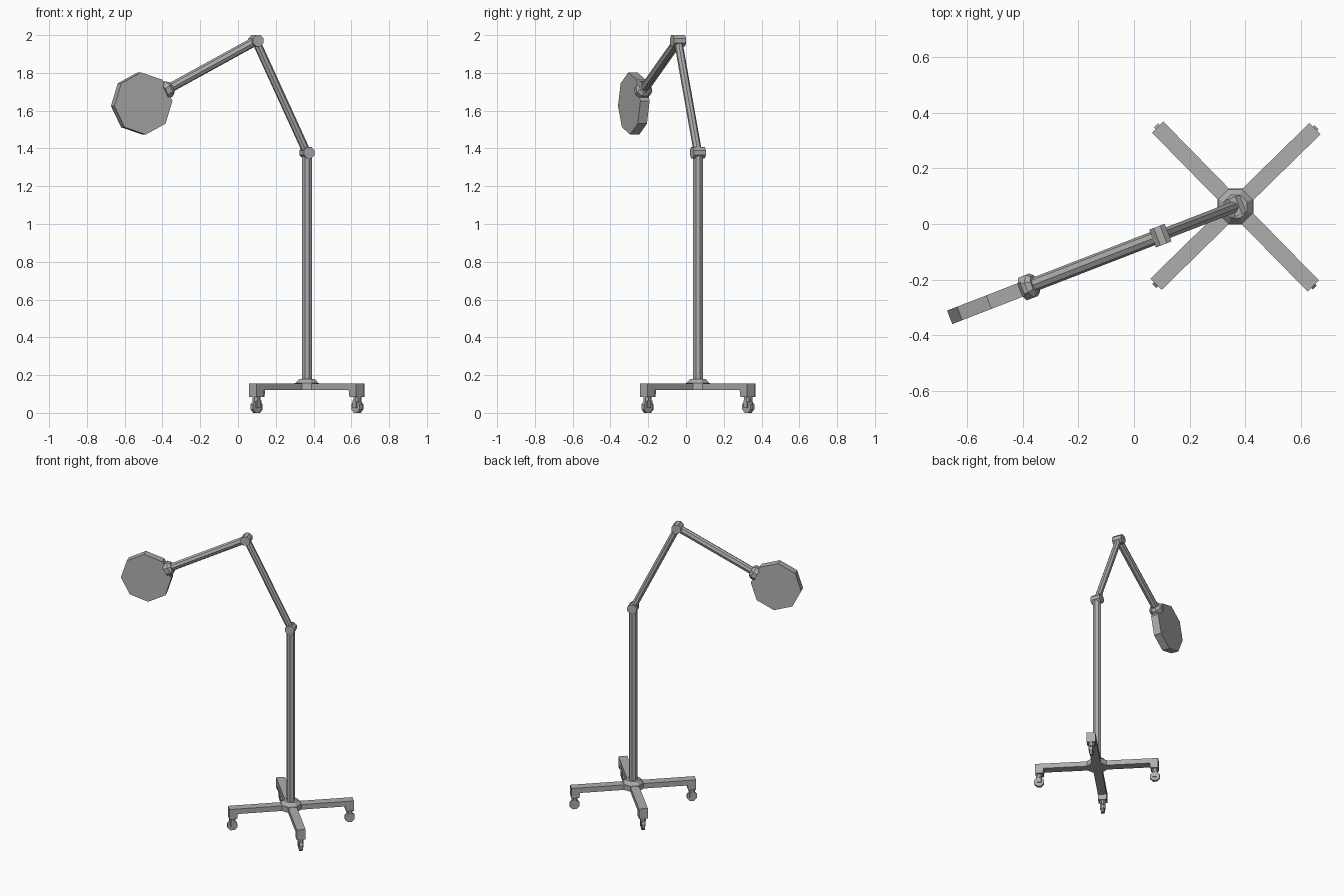
import bpy, bmesh, math
from mathutils import Matrix, Vector

cube = bpy.data.objects.get("Cube")
if cube:
    bpy.data.objects.remove(cube, do_unlink=True)

GREY = (0.42, 0.42, 0.42, 1)
metal = bpy.data.materials.new("grey_metal")
metal.use_nodes = True
metal.diffuse_color = GREY
metal.node_tree.nodes["Principled BSDF"].inputs["Base Color"].default_value = GREY


def finish(name, bm):
    bmesh.ops.recalc_face_normals(bm, faces=bm.faces)
    mesh = bpy.data.meshes.new(name)
    bm.to_mesh(mesh)
    bm.free()
    mesh.materials.append(metal)
    obj = bpy.data.objects.new(name, mesh)
    bpy.context.collection.objects.link(obj)
    return obj


def rod(name, start, end, r1, r2=None, facing=(1, 0, 0), flat=True, sides=8):
    """Faceted rod between two points; a flat (or an edge) turns to 'facing'."""
    start, end = Vector(start), Vector(end)
    axis = (end - start).normalized()
    x = Vector(facing)
    x = (x - axis * x.dot(axis)).normalized()
    frame = Matrix((x, axis.cross(x), axis)).transposed().to_4x4()
    place = Matrix.Translation((start + end) / 2) @ frame
    if flat:
        place = place @ Matrix.Rotation(math.pi / sides, 4, "Z")
    bm = bmesh.new()
    bmesh.ops.create_cone(bm, cap_ends=True, segments=sides, radius1=r1,
                          radius2=r1 if r2 is None else r2,
                          depth=(end - start).length, matrix=place)
    return finish(name, bm)


def extrusion(name, profile, width, matrix):
    """Side profile (along, up) given a width, then placed."""
    bm = bmesh.new()
    face = bm.faces.new([bm.verts.new((a, -width / 2, z)) for a, z in profile])
    out = bmesh.ops.extrude_face_region(bm, geom=[face])
    verts = [v for v in out["geom"] if isinstance(v, bmesh.types.BMVert)]
    bmesh.ops.translate(bm, vec=(0, width, 0), verts=verts)
    bmesh.ops.transform(bm, matrix=matrix, verts=bm.verts)
    return finish(name, bm)


CENTRE = Vector((0.365, 0.063, 0))
UP = Vector((0, 0, 1))
SWING = math.radians(201.2)
REACH = Vector((math.cos(SWING), math.sin(SWING), 0))
SIDE = REACH.cross(UP)


def at(s, z):
    """Point in the vertical plane of the arms."""
    return CENTRE + REACH * s + UP * z


# Four legs with casters
LEG = [(0, 0.12), (0.345, 0.12), (0.35, 0.085), (0.4, 0.085), (0.4, 0.155), (0, 0.155)]
FORK = [(0.362, 0.066), (0.362, 0.025), (0.388, 0.025), (0.388, 0.066)]
CASTER = 0.377
for i in range(4):
    turn = Matrix.Rotation(math.radians(44.4 + 90 * i), 4, "Z")
    place = Matrix.Translation(CENTRE) @ turn
    extrusion(f"leg_{i + 1}", LEG, 0.057, place)
    rod(f"caster_stem_{i + 1}", place @ Vector((CASTER, 0, 0.06)),
        place @ Vector((CASTER, 0, 0.09)), 0.02)
    rod(f"caster_wheel_{i + 1}", place @ Vector((CASTER, -0.01, 0.032)),
        place @ Vector((CASTER, 0.01, 0.032)), 0.034, facing=(0, 0, 1))
    for s, label in ((-1, "right"), (1, "left")):
        shift = Matrix.Translation((0, s * 0.0135, 0))
        extrusion(f"caster_fork_{label}_{i + 1}", FORK, 0.006, place @ shift)

# Hub and pole
rod("base_hub", at(0, 0.12), at(0, 0.157), 0.07)
rod("pole_socket", at(0, 0.157), at(0, 0.18), 0.066, 0.045)
rod("pole", at(0, 0.17), at(0, 1.38), 0.028)

# Elbow joints
ELBOW, TOP = at(0, 1.378), at(0.29, 1.97)
for name, p in (("lower_joint", ELBOW), ("upper_joint", TOP)):
    rod(name, p - SIDE * 0.034, p + SIDE * 0.034, 0.0325, facing=UP)

# Arms and lamp head, the head lying on the line of the upper arm
HEAD = at(0.9385, 1.638)
back = (TOP - HEAD).normalized()
rod("lower_arm", ELBOW, TOP, 0.022, facing=SIDE)
rod("upper_arm", HEAD + back * 0.16, TOP, 0.025, facing=SIDE, flat=False)
rod("head_collar", HEAD + back * 0.14, HEAD + back * 0.17, 0.047, facing=SIDE)
rod("head_collar_taper", HEAD + back * 0.17, HEAD + back * 0.187, 0.047, 0.034, facing=SIDE)
rod("lamp_head", HEAD - SIDE * 0.026, HEAD + SIDE * 0.026, 0.165, facing=back)
